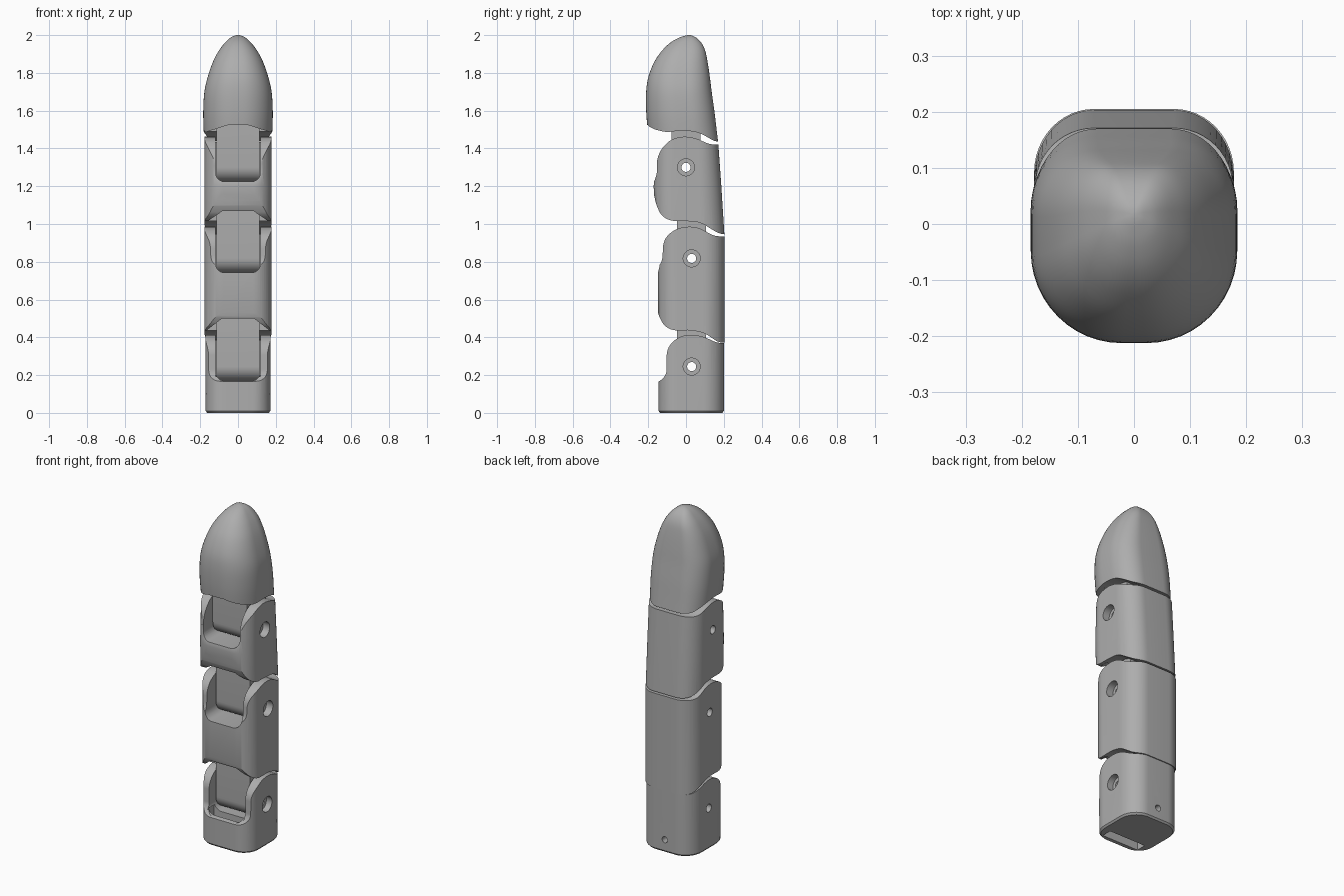
import bpy, bmesh, math
from mathutils import Vector

if "Cube" in bpy.data.objects:
    bpy.data.objects.remove(bpy.data.objects["Cube"])

grey = bpy.data.materials.new("plain_grey")
grey.use_nodes = True
GREY = (0.42, 0.42, 0.42, 1)
grey.diffuse_color = GREY
grey.node_tree.nodes["Principled BSDF"].inputs["Base Color"].default_value = GREY


def skin(name, rings):
    """Closed solid through matching rings of points."""
    bm = bmesh.new()
    loops = [[bm.verts.new(p) for p in ring] for ring in rings]
    n = len(loops[0])
    for a, b in zip(loops, loops[1:]):
        for i in range(n):
            j = (i + 1) % n
            bm.faces.new((a[i], a[j], b[j], b[i]))
    bm.faces.new(loops[0])
    bm.faces.new(loops[-1])
    bmesh.ops.recalc_face_normals(bm, faces=bm.faces)
    mesh = bpy.data.meshes.new(name)
    bm.to_mesh(mesh)
    bm.free()
    mesh.materials.append(grey)
    obj = bpy.data.objects.new(name, mesh)
    bpy.context.collection.objects.link(obj)
    return obj


def soften(points, cut):
    """Round the corners of an outline, by at most cut."""
    pts = [Vector(p) for p in points]
    for _ in range(3):
        out = []
        for i, p in enumerate(pts):
            for q in (pts[i - 1], pts[(i + 1) % len(pts)]):
                d = q - p
                out.append(p + d.normalized() * min(cut, d.length / 4))
        pts, cut = out, cut * 0.4
    return pts


def prism(points, axis, a, b):
    """Extrude a 2D outline along x or y."""
    def place(p, t):
        return (t, p[0], p[1]) if axis == "x" else (p[0], t, p[1])
    return skin("cutter", [[place(p, t) for p in points] for t in (a, b)])


def disc(cy, cz, r, n=40):
    return [(cy + r * math.cos(k * math.tau / n), cz + r * math.sin(k * math.tau / n)) for k in range(n)]


def combine(obj, other, operation):
    mod = obj.modifiers.new("join", "BOOLEAN")
    mod.operation, mod.object, mod.solver = operation, other, "EXACT"
    bpy.ops.object.select_all(action="DESELECT")
    bpy.context.view_layer.objects.active = obj
    obj.select_set(True)
    bpy.ops.object.modifier_apply(modifier=mod.name)
    bpy.data.objects.remove(other)


def section(z, hx, y0, y1, front, back):
    """Rounded rectangle with different front and back corners."""
    ring = []
    for sx, sy, (fx, fy) in ((1, 1, back), (-1, 1, back), (-1, -1, front), (1, -1, front)):
        rx, ry = fx * hx, fy * (y1 - y0)
        cy = y1 - ry if sy > 0 else y0 + ry
        start = {(1, 1): 0, (-1, 1): 1, (-1, -1): 2, (1, -1): 3}[(sx, sy)]
        for k in range(13):
            t = (start + k / 12) * math.pi / 2
            ring.append((sx * (hx - rx) + rx * math.cos(t), cy + ry * math.sin(t), z))
    return ring


def smooth_rows(rows, steps=4):
    """Catmull-Rom interpolation of table rows."""
    out = []
    for i in range(len(rows) - 1):
        a, b, c, d = (Vector(rows[max(0, min(len(rows) - 1, i + k))]) for k in (-1, 0, 1, 2))
        for s in range(steps):
            t = s / steps
            out.append(0.5 * (2 * b + (c - a) * t + (2 * a - 5 * b + 4 * c - d) * t * t
                              + (3 * b - a - 3 * c + d) * t ** 3))
    return out + [Vector(rows[-1])]


def segment(name, rows, profile, front=(0.55, 0.28), back=(0.6, 0.32),
            pocket=None, tongue=None, notch=None):
    body = skin(name, [section(*r, front, back) for r in rows])
    combine(body, prism(soften(profile, 0.015), "x", -0.4, 0.4), "INTERSECT")
    # Fork that receives the hinge drum of the next segment
    if pocket:
        y, z = pocket
        w, low, high = 0.12, z - 0.076, z + 0.4
        outline = soften([(-w, low), (w, low), (w, high), (-w, high)], 0.03)
        combine(body, prism(outline, "y", -0.4, y + 0.1), "DIFFERENCE")
        combine(body, prism(disc(y, z, 0.024), "x", -0.4, 0.4), "DIFFERENCE")
        combine(body, prism(disc(y, z, 0.045), "x", 0.135, 0.4), "DIFFERENCE")
    # Tapered clearance at the lower front, then the hinge tongue
    if tongue:
        y, z = tongue
        low, high, half = notch
        shape = [(-0.19, low - 0.1), (0.19, low - 0.1), (0.175, low),
                 (half, high), (-half, high), (-0.175, low)]
        combine(body, prism(shape, "y", -0.4, y - 0.068), "DIFFERENCE")
        r = 0.077
        arc = [(y + r * math.cos(k * math.pi / 20), z - r * math.sin(k * math.pi / 20)) for k in range(21)]
        arc += [(y - r, high + 0.04), (y + r, high + 0.04)]
        combine(body, prism(arc, "x", -0.113, 0.113), "UNION")
        combine(body, prism(disc(y, z, 0.024), "x", -0.4, 0.4), "DIFFERENCE")
    return body


HINGES = [(0.03, 0.245), (0.03, 0.818), (0.0, 1.3)]

# Base, with a slot underneath and a small hole in the back
base = segment(
    "base_segment",
    [(0, 0.163, -0.137, 0.192), (0.01, 0.171, -0.145, 0.2), (0.6, 0.173, -0.145, 0.202)],
    [(-0.3, -0.1), (0.3, -0.1), (0.3, 0.37), (0.165, 0.37), (0.12, 0.392), (0.07, 0.41),
     (0.02, 0.415), (-0.03, 0.405), (-0.075, 0.375), (-0.102, 0.33), (-0.102, 0.205),
     (-0.145, 0.16), (-0.3, 0.16)],
    pocket=HINGES[0])
slot = [(-0.12, -0.1), (0.12, -0.1), (0.12, 0.2), (-0.12, 0.2)]
combine(base, prism(slot, "y", -0.115, -0.055), "DIFFERENCE")
combine(base, prism(disc(0, 0.075, 0.018), "y", 0.05, 0.4), "DIFFERENCE")

# Lower segment
lower = segment(
    "lower_segment",
    [(0.3, 0.178, -0.148, 0.205), (1.1, 0.178, -0.148, 0.205)],
    [(0.3, 0.37), (0.175, 0.372), (0.14, 0.395), (0.1, 0.422), (0.03, 0.438), (-0.07, 0.436),
     (-0.115, 0.46), (-0.143, 0.51), (-0.16, 0.57), (-0.3, 0.6), (-0.3, 0.77), (-0.148, 0.77),
     (-0.124, 0.81), (-0.122, 0.895), (-0.1, 0.94), (-0.05, 0.975), (0.01, 0.988),
     (0.07, 0.98), (0.15, 0.935), (0.3, 0.935)],
    pocket=HINGES[1], tongue=HINGES[0], notch=(0.43, 0.5, 0.085))

# Middle segment, leaning forward a little
middle = segment(
    "middle_segment",
    [(0.9, 0.178, -0.165, 0.206), (1.2, 0.178, -0.171, 0.187), (1.55, 0.176, -0.157, 0.162)],
    [(0.3, 0.945), (0.185, 0.945), (0.135, 0.972), (0.08, 1.008), (0, 1.016), (-0.08, 1.016),
     (-0.13, 1.042), (-0.157, 1.1), (-0.18, 1.2), (-0.158, 1.25), (-0.152, 1.29),
     (-0.155, 1.34), (-0.13, 1.4), (-0.08, 1.448), (-0.015, 1.465), (0.05, 1.455),
     (0.13, 1.42), (0.3, 1.425)],
    pocket=HINGES[2], tongue=HINGES[1], notch=(1.005, 1.07, 0.08))

# Rounded fingertip
tip_rows = smooth_rows([
    (1.38, 0.175, -0.19, 0.177), (1.5, 0.182, -0.203, 0.162), (1.6, 0.184, -0.211, 0.15),
    (1.7, 0.178, -0.211, 0.136), (1.78, 0.16, -0.199, 0.126), (1.86, 0.132, -0.167, 0.114),
    (1.92, 0.1, -0.125, 0.101), (1.96, 0.069, -0.083, 0.081), (1.985, 0.042, -0.04, 0.056),
    (1.997, 0.018, -0.005, 0.034), (2.0, 0.004, 0.012, 0.02)])
tip = segment(
    "fingertip", tip_rows,
    [(0.3, 1.435), (0.155, 1.435), (0.1, 1.468), (0.055, 1.488), (-0.02, 1.496), (-0.1, 1.486),
     (-0.175, 1.49), (-0.198, 1.52), (-0.3, 1.6), (-0.3, 2.1), (0.3, 2.1)],
    front=(0.88, 0.45), back=(0.64, 0.35),
    tongue=HINGES[2], notch=(1.485, 1.525, 0.05))

# Smooth shading with crisp edges
for part in (base, lower, middle, tip):
    bpy.ops.object.select_all(action="DESELECT")
    bpy.context.view_layer.objects.active = part
    part.select_set(True)
    bpy.ops.object.shade_smooth_by_angle(angle=math.radians(32))
